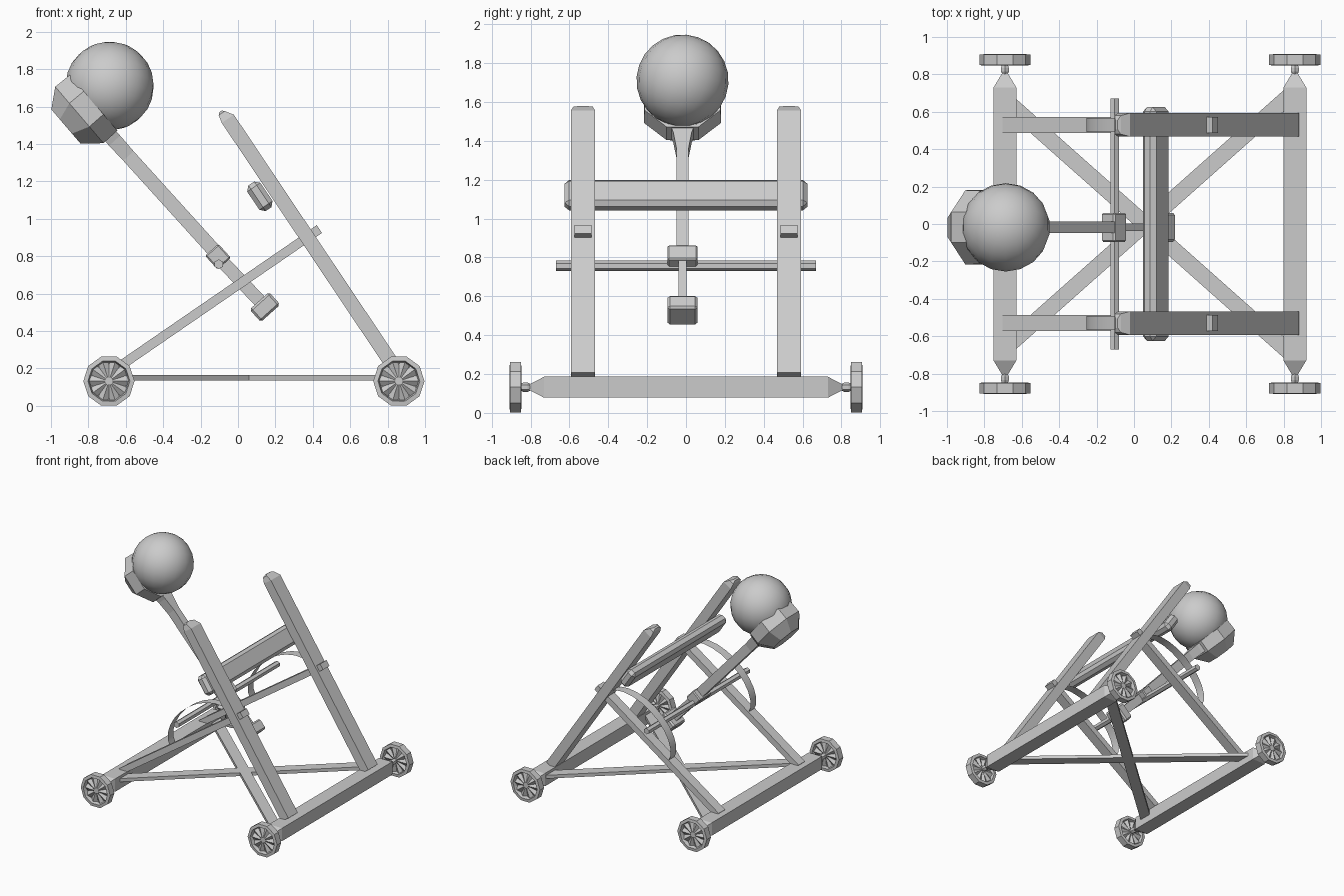
import bpy, bmesh, math
from mathutils import Vector, Matrix

if "Cube" in bpy.data.objects:
    bpy.data.objects.remove(bpy.data.objects["Cube"])

wood = bpy.data.materials.new("weathered_grey")
wood.diffuse_color = (0.6, 0.6, 0.6, 1)
wood.use_nodes = True
wood.node_tree.nodes["Principled BSDF"].inputs["Base Color"].default_value = wood.diffuse_color


def finish(name, bm, smooth=None):
    bmesh.ops.recalc_face_normals(bm, faces=bm.faces)
    me = bpy.data.meshes.new(name)
    bm.to_mesh(me)
    bm.free()
    me.materials.append(wood)
    ob = bpy.data.objects.new(name, me)
    bpy.context.collection.objects.link(ob)
    if smooth:
        bpy.ops.object.select_all(action='DESELECT')
        bpy.context.view_layer.objects.active = ob
        ob.select_set(True)
        bpy.ops.object.shade_smooth_by_angle(angle=math.radians(smooth))
    return ob


def skin(bm, rings):
    """Join equal rings of points into a capped tube."""
    vs = [[bm.verts.new(p) for p in r] for r in rings]
    n = len(vs[0])
    for a, b in zip(vs, vs[1:]):
        for i in range(n):
            j = (i + 1) % n
            bm.faces.new((a[i], a[j], b[j], b[i]))
    bm.faces.new(vs[0][::-1])
    bm.faces.new(vs[-1])


def beam(name, p0, p1, stations, sides=4, bevel=0):
    """Loft along p0-p1; stations are (distance, width, thickness[, thickness shift])."""
    p0, p1 = Vector(p0), Vector(p1)
    d = (p1 - p0).normalized()
    side = Vector((0, 0, 1)).cross(d).normalized()
    up = d.cross(side)
    k = 0.5 / math.cos(math.pi / sides)
    rings = []
    for s, w, t, *off in stations:
        c = p0 + d * s + up * (off[0] if off else 0)
        rings.append([c + side * (w * k * math.cos(a)) + up * (t * k * math.sin(a))
                      for a in (2 * math.pi * (i + 0.5) / sides for i in range(sides))])
    bm = bmesh.new()
    skin(bm, rings)
    if bevel:
        bmesh.ops.bevel(bm, geom=bm.edges[:], offset=bevel, segments=1, affect='EDGES')
    return finish(name, bm)


def bar(name, p0, p1, w, t, sides=4, bevel=0):
    L = (Vector(p1) - Vector(p0)).length
    return beam(name, p0, p1, [(0, w, t), (L, w, t)], sides, bevel)


def wheel(name, x, s):
    """Ten-sided wheel with dished, spoked faces."""
    n = 20
    bm = bmesh.new()
    # (radius, y, spoke ridge height) from the outer hub round to the inner hub
    prof = [(0.02, 0.895, 0), (0.045, 0.885, 0.012), (0.105, 0.872, 0.02), (0.112, 0.908, 0),
            (0.137, 0.905, 0), (0.137, 0.85, 0), (0.112, 0.847, 0),
            (0.105, 0.878, -0.02), (0.045, 0.868, -0.012), (0.02, 0.858, 0)]
    rings = []
    for r, y, ridge in prof:
        ring = []
        for i in range(n):
            a = 2 * math.pi * i / n
            rr = r * (math.cos(math.pi / 10) if i % 2 else 1)
            ring.append((x + rr * math.cos(a), s * (y + (0 if i % 2 else ridge)),
                         0.132 + rr * math.sin(a)))
        rings.append(ring)
    skin(bm, rings)
    finish(name, bm)


# Axle beams with pointed ends, stub axles and wheels
for tag, x in (("left", -0.69), ("right", 0.86)):
    beam(tag + "_axle_beam", (x, -0.81, 0.132), (x, 0.81, 0.132),
         [(0, 0.025, 0.025), (0.08, 0.122, 0.108), (1.54, 0.122, 0.108), (1.62, 0.025, 0.025)])
    for end, s in (("front", -1), ("back", 1)):
        beam(f"{tag}_{end}_stub", (x, s * 0.79, 0.132), (x, s * 0.87, 0.132),
             [(0, 0.02, 0.02), (0.025, 0.042, 0.042), (0.045, 0.042, 0.042), (0.08, 0.02, 0.02)], 6)
        wheel(f"{tag}_{end}_wheel", x, s)

# Side frames: uprights, struts and curved straps
for tag, y in (("front", -0.53), ("back", 0.53)):
    foot, top = (0.85, y, 0.185), (-0.085, y, 1.58)
    L = (Vector(top) - Vector(foot)).length
    beam(tag + "_upright", foot, top,
         [(0, 0.125, 0.078), (L - 0.055, 0.125, 0.078), (L - 0.012, 0.10, 0.04, -0.01),
          (L, 0.05, 0.015, -0.01)])
    bar(tag + "_strut", (-0.69, y, 0.172), (0.435, y, 0.945), 0.085, 0.05)
    bm = bmesh.new()
    rows = []
    for i in range(13):
        a = math.pi * i / 12
        u, v = 0.36 * math.cos(a), 0.22 * math.sin(a)
        x, z = 0.065 + 0.82 * u - 0.57 * v, 0.70 + 0.57 * u + 0.82 * v
        rows.append([bm.verts.new((x, y + e, z)) for e in (-0.038, 0.038)])
    for a, b in zip(rows, rows[1:]):
        bm.faces.new((a[0], a[1], b[1], b[0]))
    finish(tag + "_strap", bm, 40)

# Floor cross braces
for tag, s in (("rising", 1), ("falling", -1)):
    bar(tag + "_floor_brace", (-0.69, -s * 0.665, 0.15), (0.83, s * 0.685, 0.15), 0.085, 0.028)


def tilted_box(name, centre, along, y_size, across, angle, bevel):
    """Chamfered block turned in the x-z plane."""
    bm = bmesh.new()
    bmesh.ops.create_cube(bm, size=1)
    bm.transform(Matrix.Diagonal((along, y_size, across, 1)))
    bmesh.ops.bevel(bm, geom=bm.edges[:], offset=bevel, segments=1, affect='EDGES')
    bm.transform(Matrix.Translation(centre) @ Matrix.Rotation(-angle, 4, 'Y'))
    finish(name, bm)


AY = -0.018
# Stop bar behind the uprights, pivot rod, pivot block and counterweight
tilted_box("stop_bar", (0.117, 0, 1.12), 0.165, 1.25, 0.085, math.radians(124), 0.024)
bar("pivot_rod", (-0.103, -0.67, 0.757), (-0.103, 0.67, 0.757), 0.045, 0.045, 6)
tilted_box("pivot_block", (-0.107, AY, 0.797), 0.095, 0.155, 0.10, math.radians(42), 0.008)
tilted_box("counterweight", (0.144, AY, 0.528), 0.14, 0.155, 0.09, math.radians(42), 0.012)

# Throwing arm, flared at the bowl and thinner below the pivot
beam("throwing_arm", (-0.70, AY, 1.462), (0.13, AY, 0.545),
     [(0, 0.13, 0.08), (0.06, 0.095, 0.08), (0.17, 0.062, 0.075), (0.86, 0.062, 0.075)])
bar("arm_tail", (-0.12, AY, 0.81), (0.14, AY, 0.535), 0.04, 0.07)

# Octagonal bowl, open towards the ball
centre = Vector((-0.772, AY, 1.62))
d, nrm, yv = Vector((0.65, 0, -0.76)), Vector((0.76, 0, 0.65)), Vector((0, 1, 0))
rings = []
for r, h in ((0.13, -0.195), (0.215, -0.10), (0.212, 0), (0.19, 0), (0.185, -0.09), (0.10, -0.17)):
    ring = []
    for i in range(8):
        a = math.pi * (i + 0.5) / 4
        ring.append(centre + nrm * h + d * (r * math.cos(a)) + yv * (r * math.sin(a)))
    rings.append(ring)
bm = bmesh.new()
skin(bm, rings)
finish("bowl", bm)

# Stone ball
bm = bmesh.new()
bmesh.ops.create_uvsphere(bm, u_segments=18, v_segments=12, radius=0.237)
bm.transform(Matrix.Translation((-0.686, AY, 1.71)) @ Matrix.Rotation(math.radians(-20), 4, 'X'))
finish("stone_ball", bm, 60)
